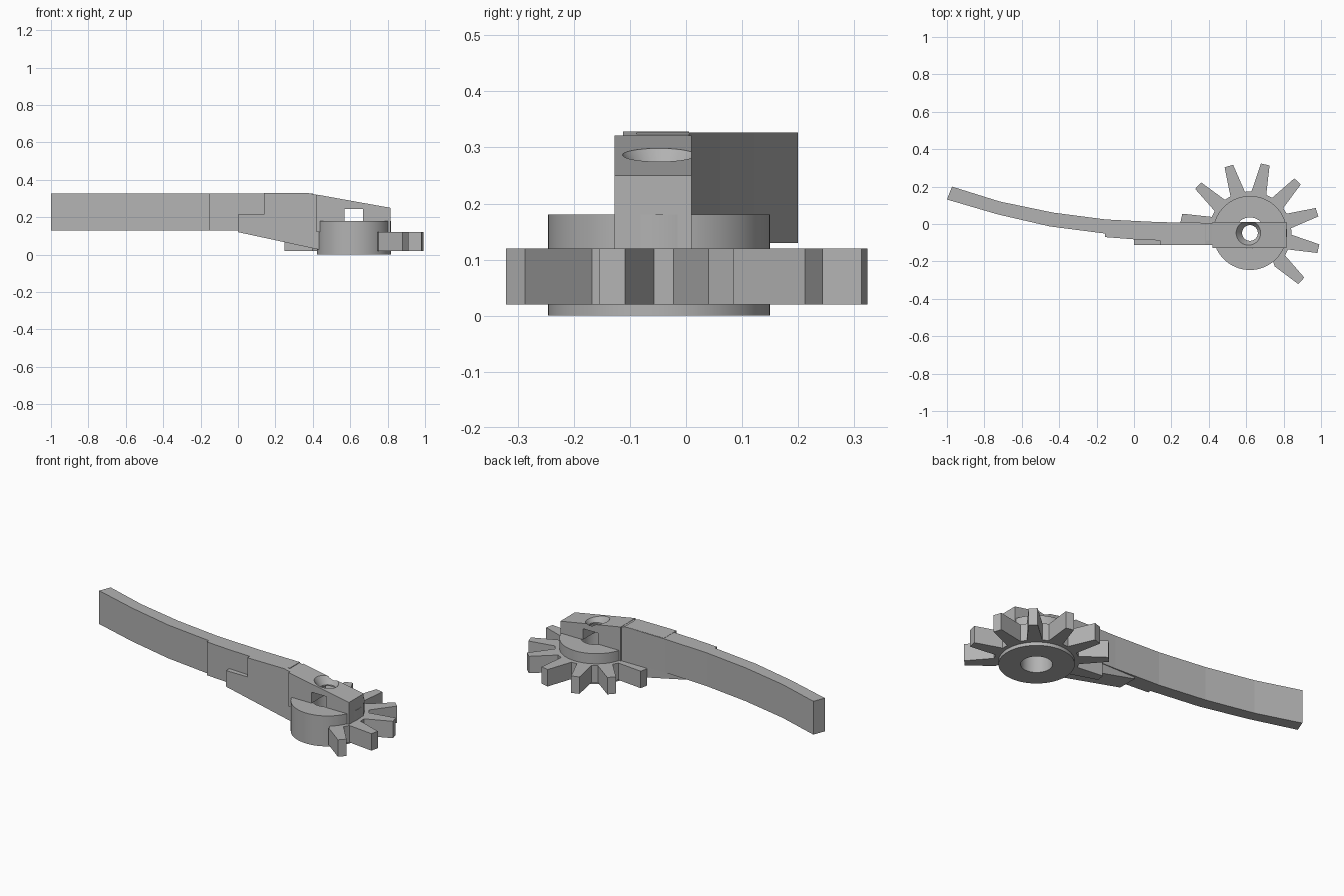
import bpy, bmesh
from math import sin, cos, radians
from mathutils import Vector

if "Cube" in bpy.data.objects:
    bpy.data.objects.remove(bpy.data.objects["Cube"], do_unlink=True)

grey = bpy.data.materials.new("plain grey")
grey.use_nodes = True
colour = (0.45, 0.45, 0.45, 1)
grey.diffuse_color = colour
grey.node_tree.nodes["Principled BSDF"].inputs["Base Color"].default_value = colour

CX, CY = 0.62, -0.048      # hub axis


def prism(name, outline, low, high, axis="z"):
    """Extrude an outline along z (plan) or along y (side profile)."""
    bm = bmesh.new()
    place = (lambda a, b: (a, b, low)) if axis == "z" else (lambda a, b: (a, low, b))
    face = bm.faces.new([bm.verts.new(place(a, b)) for a, b in outline])
    moved = bmesh.ops.extrude_face_region(bm, geom=[face])["geom"]
    step = Vector((0, 0, high - low)) if axis == "z" else Vector((0, high - low, 0))
    bmesh.ops.translate(bm, vec=step, verts=[v for v in moved if isinstance(v, bmesh.types.BMVert)])
    bmesh.ops.recalc_face_normals(bm, faces=bm.faces)
    mesh = bpy.data.meshes.new(name)
    bm.to_mesh(mesh)
    bm.free()
    obj = bpy.data.objects.new(name, mesh)
    bpy.context.collection.objects.link(obj)
    mesh.materials.append(grey)
    return obj


def cone(name, r_low, r_high, low, high):
    bpy.ops.mesh.primitive_cone_add(vertices=64, radius1=r_low, radius2=r_high, depth=high - low,
                                    location=(CX, CY, (low + high) / 2))
    obj = bpy.context.object
    obj.name = name
    obj.data.materials.append(grey)
    return obj


def activate(obj):
    bpy.ops.object.select_all(action="DESELECT")
    obj.select_set(True)
    bpy.context.view_layer.objects.active = obj


def cut(obj, *cutters):
    activate(obj)
    for cutter in cutters:
        mod = obj.modifiers.new("cut", "BOOLEAN")
        mod.operation = "DIFFERENCE"
        mod.solver = "EXACT"
        mod.object = cutter
        bpy.ops.object.modifier_apply(modifier=mod.name)


def polar(radius, degrees):
    a = radians(degrees)
    return CX + radius * cos(a), CY + radius * sin(a)


# Curved lever with a thicker root
prism("lever", [
    (-0.973, 0.2), (-0.717, 0.12), (-0.433, 0.061), (-0.15, 0.024), (0.134, 0.01), (0.4, 0.006),
    (0.4, -0.088), (0.14, -0.088), (0, -0.082), (-0.155, -0.07), (-0.155, -0.051),
    (-0.449, -0.013), (-0.727, 0.051), (-1, 0.131)], 0.13, 0.327)

# Notched wedge joining the lever to the hub
prism("arm_wedge", [
    (0, 0.12), (0.44, 0.025), (0.44, 0.315), (0.38, 0.328), (0.14, 0.328),
    (0.14, 0.215), (0, 0.215)], -0.112, 0.005, "y")

# Bridge across the hub, with sloping top
bridge = prism("hub_bridge", [(0.42, 0.12), (0.815, 0.12), (0.815, 0.25), (0.42, 0.321)],
               -0.127, 0.01, "y")

# Hub drum
hub = cone("hub", 0.198, 0.198, 0, 0.18)

# Partial gear: eight tapered teeth on a ring sector
teeth = [-43 + 30.1 * i for i in range(8)]
outline = [polar(r, t + d) for t in teeth
           for r, d in ((0.222, -10.5), (0.376, -3.6), (0.376, 3.6), (0.222, 10.5))]
outline += [polar(0.15, t) for t in reversed(teeth)]
prism("gear_teeth", outline, 0.02, 0.12)

# Bore, nut slot, screw hole and countersink
bore = cone("bore_cutter", 0.083, 0.083, -0.1, 0.1801)
slot = prism("slot_cutter", [(0.57, 0.17), (0.667, 0.17), (0.667, 0.245), (0.57, 0.245)],
             -0.3, 0.3, "y")
screw = cone("screw_cutter", 0.042, 0.042, 0.1, 0.5)
sink = cone("countersink_cutter", 0.04, 0.096, 0.25, 0.33)
cut(hub, bore)
cut(bridge, bore, slot, screw, sink)
for cutter in (bore, slot, screw, sink):
    bpy.data.objects.remove(cutter, do_unlink=True)

for obj in (hub, bridge):
    activate(obj)
    bpy.ops.object.shade_smooth_by_angle(angle=radians(30))
